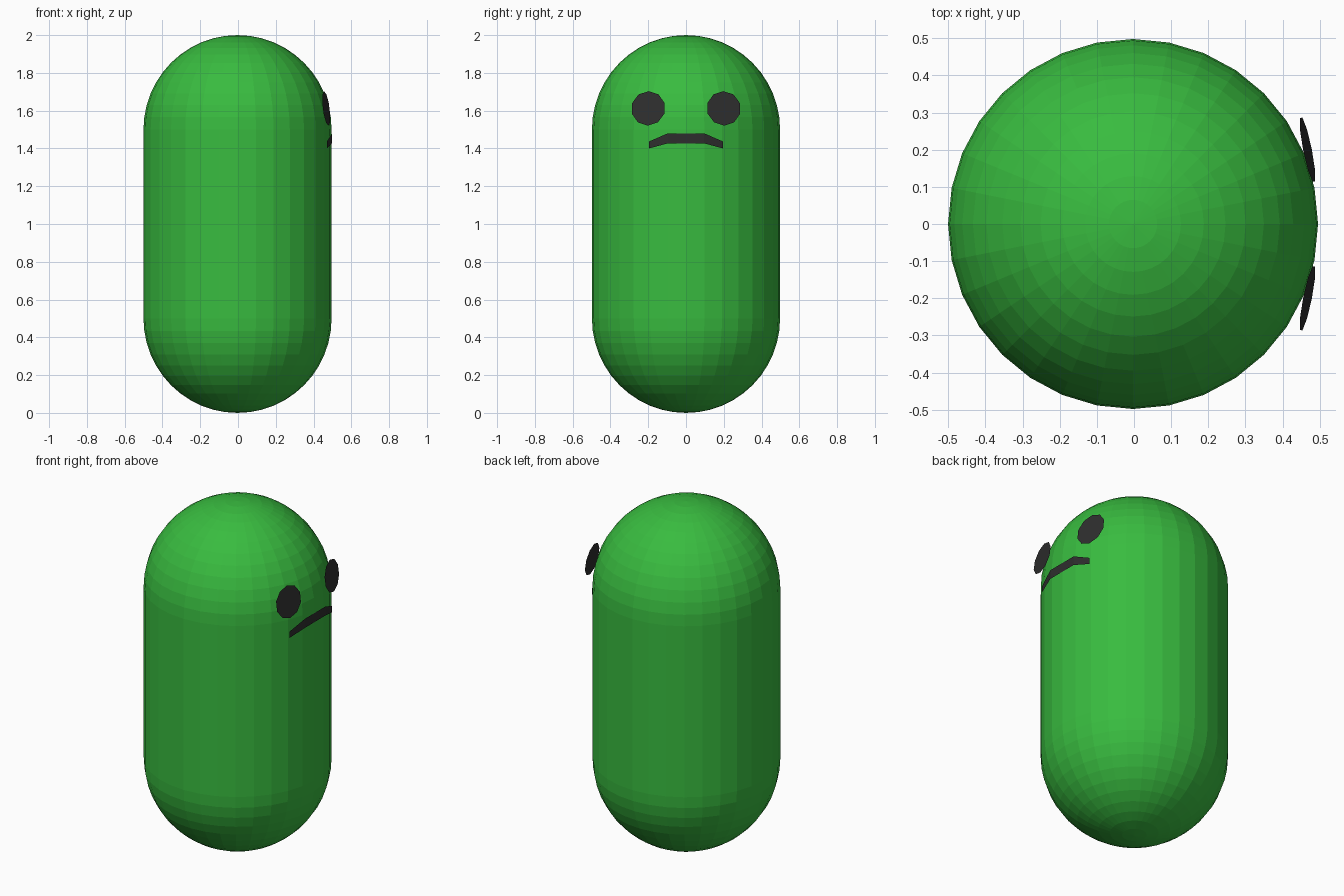
import bpy, bmesh, math
from mathutils import Vector, Matrix

if "Cube" in bpy.data.objects:
    bpy.data.objects.remove(bpy.data.objects["Cube"])

SIDES, RINGS = 32, 12
RADIUS, CENTRE_X = 0.498, -0.0025


def material(name, colour):
    m = bpy.data.materials.new(name)
    m.diffuse_color = (*colour, 1)
    m.use_nodes = True
    m.node_tree.nodes["Principled BSDF"].inputs["Base Color"].default_value = m.diffuse_color
    return m


def finish(name, bm, mat):
    mesh = bpy.data.meshes.new(name)
    bm.to_mesh(mesh)
    bm.free()
    mesh.materials.append(mat)
    obj = bpy.data.objects.new(name, mesh)
    bpy.context.collection.objects.link(obj)
    return obj


green = material("green", (0.04, 0.5, 0.05))
black = material("black", (0.027, 0.027, 0.027))

# Body: capsule profile spun round the vertical axis
profile = []
for base, start in ((0.5, -90), (1.5, 0)):
    for i in range(RINGS + 1):
        a = math.radians(start + 90 * i / RINGS)
        profile.append((RADIUS * math.cos(a), base + 0.5 * math.sin(a)))
bm = bmesh.new()
verts = [bm.verts.new((CENTRE_X + r, 0, z)) for r, z in profile]
edges = [bm.edges.new(pair) for pair in zip(verts, verts[1:])]
bmesh.ops.spin(bm, geom=verts + edges, cent=(CENTRE_X, 0, 0), axis=(0, 0, 1),
               angle=math.tau, steps=SIDES, use_merge=True)
bmesh.ops.remove_doubles(bm, verts=bm.verts, dist=1e-4)
bmesh.ops.recalc_face_normals(bm, faces=bm.faces)
finish("body", bm, green)

# Eyes: flat ten-sided discs tilted to follow the body
for name, side in (("left_eye", 1), ("right_eye", -1)):
    normal = Vector((1, 0.2 * side, 0.13)).normalized()
    across = Vector((0, 0, 1)).cross(normal).normalized()
    up = normal.cross(across)
    matrix = Matrix((across, up, normal)).transposed().to_4x4()
    matrix.translation = (0.467, 0.2 * side, 1.612)
    bm = bmesh.new()
    bmesh.ops.create_circle(bm, cap_ends=True, segments=10, radius=0.092,
                            matrix=matrix @ Matrix.Rotation(math.pi / 2, 4, 'Z')
                            @ Matrix.Rotation(math.pi / 2, 4, 'Z'))
    finish(name, bm, black)

# Mouth: bent strip of three flat faces
bm = bmesh.new()
columns = []
for y, x, low, high in ((-0.196, 0.471, 1.40, 1.437), (-0.096, 0.4985, 1.427, 1.48),
                        (0.096, 0.4985, 1.427, 1.48), (0.196, 0.471, 1.40, 1.437)):
    columns.append((bm.verts.new((x, y, low)), bm.verts.new((x, y, high))))
for a, b in zip(columns, columns[1:]):
    bm.faces.new((a[0], b[0], b[1], a[1]))
finish("mouth", bm, black)
